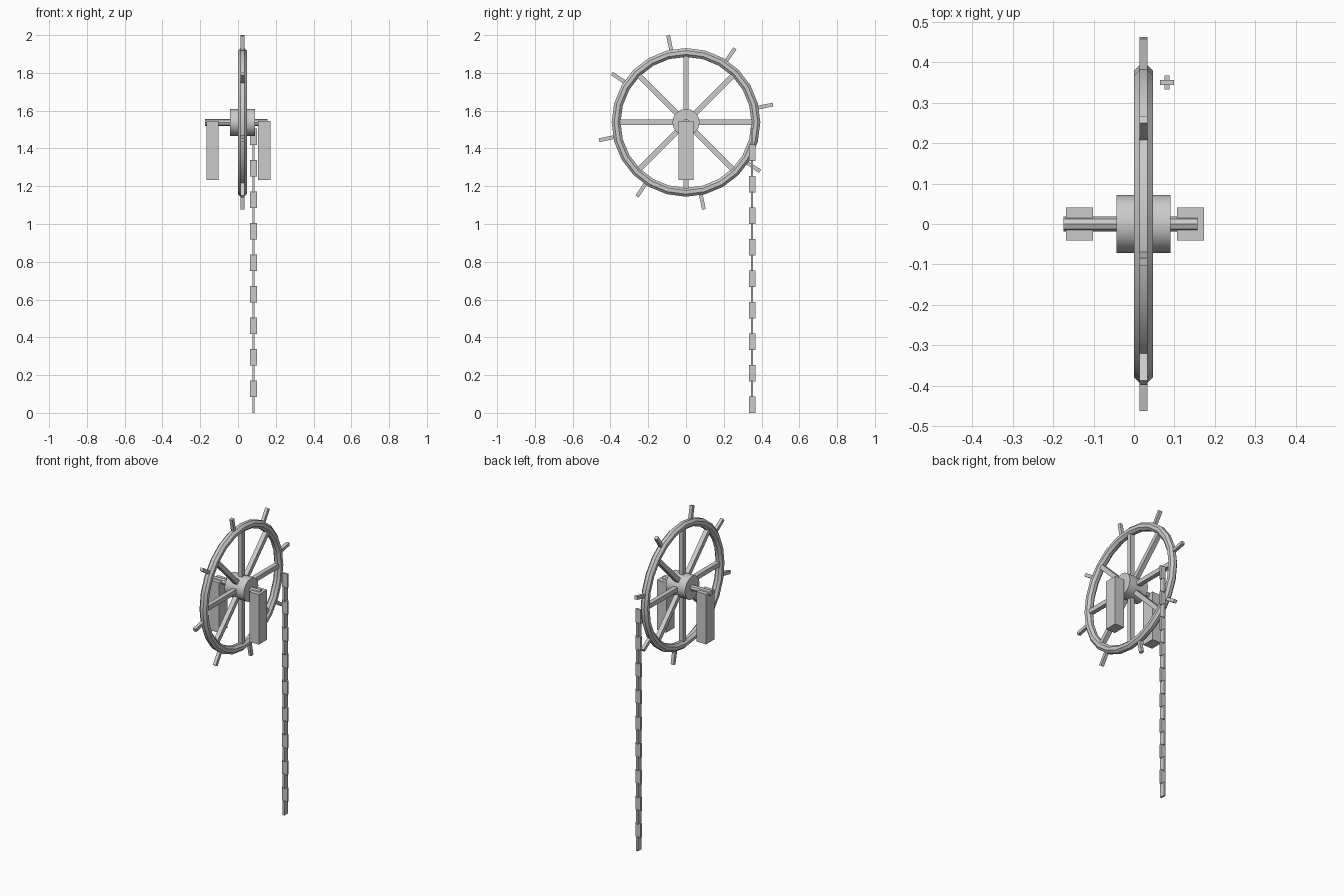
import bpy, bmesh
from math import pi, cos, sin, radians
from mathutils import Matrix, Vector

if "Cube" in bpy.data.objects:
    bpy.data.objects.remove(bpy.data.objects["Cube"])

WX, WZ = 0.0235, 1.538          # wheel centre
CENTRE = Vector((WX, 0, WZ))


def finish(name, bm, smooth=False):
    bmesh.ops.recalc_face_normals(bm, faces=bm.faces)
    me = bpy.data.meshes.new(name)
    bm.to_mesh(me)
    bm.free()
    ob = bpy.data.objects.new(name, me)
    bpy.context.collection.objects.link(ob)
    if smooth:
        bpy.ops.object.select_all(action='DESELECT')
        ob.select_set(True)
        bpy.context.view_layer.objects.active = ob
        bpy.ops.object.shade_smooth_by_angle(angle=radians(30))
    return ob


def add_box(bm, size, matrix):
    bmesh.ops.create_cube(bm, size=1, matrix=matrix @ Matrix.Diagonal((*size, 1)))


def x_cylinder(name, x0, x1, radius, sides):
    bm = bmesh.new()
    m = Matrix.Translation(((x0 + x1) / 2, 0, WZ)) @ Matrix.Rotation(pi / 2, 4, 'Y')
    bmesh.ops.create_cone(bm, cap_ends=True, segments=sides, radius1=radius,
                          radius2=radius, depth=x1 - x0, matrix=m)
    return finish(name, bm, True)


def radial_bars(name, r0, r1, width, offset):
    # eight bars arranged around the axle
    bm = bmesh.new()
    for k in range(8):
        rot = Matrix.Rotation(radians(offset + 45 * k), 4, 'X')
        add_box(bm, (width, r1 - r0, width),
                Matrix.Translation(CENTRE) @ rot @ Matrix.Translation((0, (r0 + r1) / 2, 0)))
    return finish(name, bm)


# rim: octagonal section spun round the axle
bm = bmesh.new()
ring = [bm.verts.new((WX + 0.0255 * cos(pi / 8 + k * pi / 4),
                      0.37 + 0.0255 * sin(pi / 8 + k * pi / 4), WZ)) for k in range(8)]
edges = [bm.edges.new((ring[k], ring[(k + 1) % 8])) for k in range(8)]
bmesh.ops.spin(bm, geom=edges, cent=CENTRE, axis=(1, 0, 0), angle=2 * pi, steps=24)
bmesh.ops.remove_doubles(bm, verts=bm.verts, dist=1e-4)
finish("wheel_rim", bm, True)

# spokes, rim pegs, hub, axle
radial_bars("spokes", 0.05, 0.365, 0.028, 0)
radial_bars("rim_pegs", 0.37, 0.47, 0.02, 11.6)
x_cylinder("hub", -0.043, 0.09, 0.072, 16)
x_cylinder("axle", -0.175, 0.157, 0.018, 8)

# bearing blocks on both sides
for name, x in (("left_bearing_block", -0.135), ("right_bearing_block", 0.14)):
    bm = bmesh.new()
    add_box(bm, (0.066, 0.082, 0.312), Matrix.Translation((x, 0, 1.389)))
    finish(name, bm)

# hanging chain: flat links, each turned a quarter from the last
bm = bmesh.new()
for k in range(18):
    size = (0.035, 0.012, 0.087) if k % 2 else (0.012, 0.035, 0.087)
    add_box(bm, size, Matrix.Translation((0.082, 0.35, 0.0435 + 0.0834 * k)))
finish("chain", bm)
